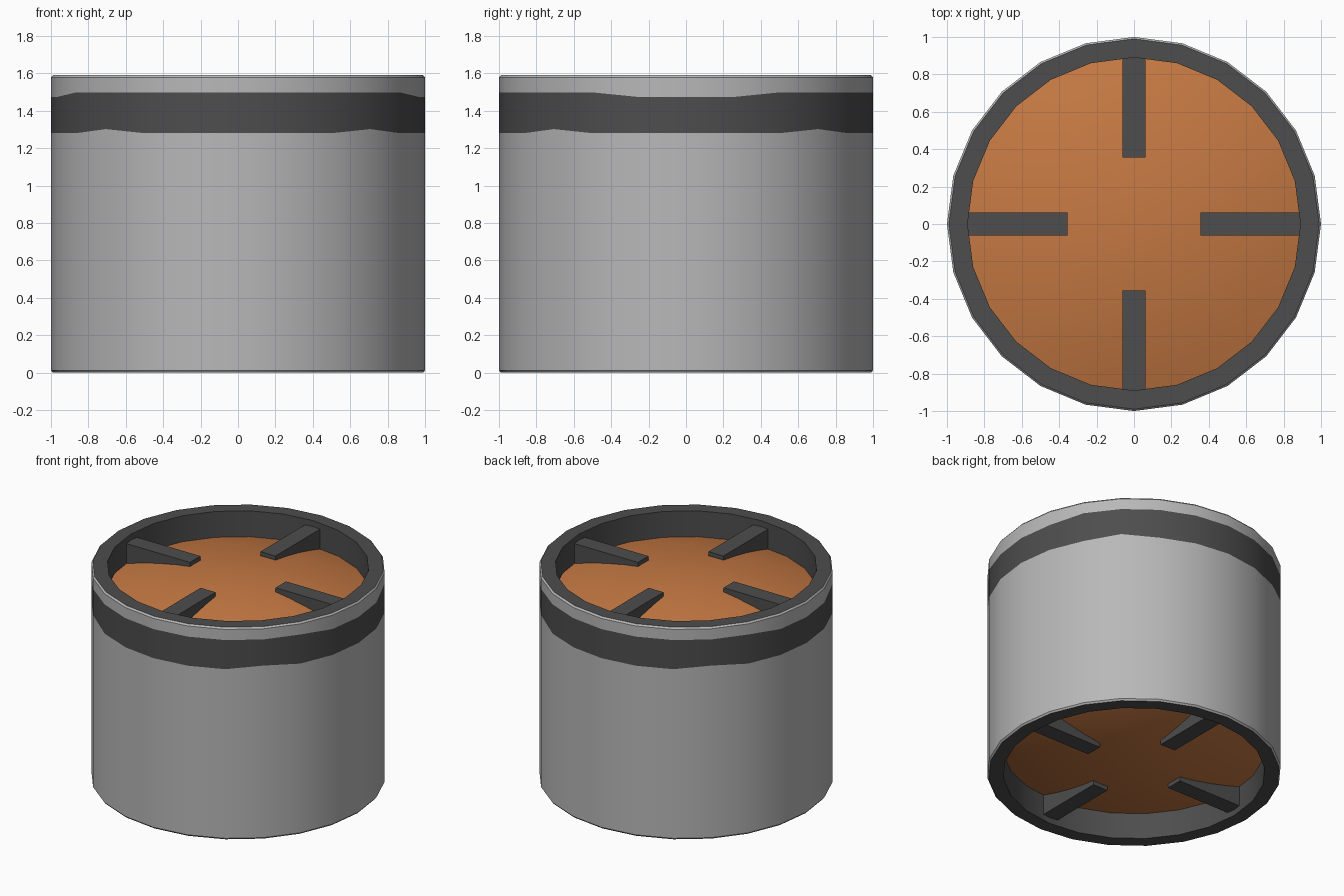
import bpy, bmesh, math
from mathutils import Vector

if "Cube" in bpy.data.objects:
    bpy.data.objects.remove(bpy.data.objects["Cube"])

H, N = 1.59, 24           # drum height, number of sides


def material(name, rgb):
    m = bpy.data.materials.new(name)
    m.diffuse_color = (*rgb, 1)
    m.use_nodes = True
    m.node_tree.nodes["Principled BSDF"].inputs["Base Color"].default_value = m.diffuse_color
    return m


GREY = material("light grey", (0.48, 0.48, 0.48))
DARK = material("dark grey", (0.075, 0.075, 0.075))
BROWN = material("brown skin", (0.56, 0.19, 0.055))


def finish(name, bm, mats, smooth=True):
    me = bpy.data.meshes.new(name)
    bm.to_mesh(me)
    bm.free()
    for m in mats:
        me.materials.append(m)
    ob = bpy.data.objects.new(name, me)
    bpy.context.collection.objects.link(ob)
    if smooth:
        bpy.context.view_layer.objects.active = ob
        ob.select_set(True)
        bpy.ops.object.shade_smooth_by_angle(angle=math.radians(32))
        ob.select_set(False)
    return ob


def lathe(bm, rows, mats=None):
    """Join rings of (radius, height); height may be a function of angle index."""
    rings = []
    for r, z in rows:
        ring = []
        for i in range(N):
            a = 2 * math.pi * i / N
            zz = z(i) if callable(z) else z
            ring.append(bm.verts.new((r * math.cos(a), r * math.sin(a), zz)))
        rings.append(ring)
    for k in range(len(rings) - 1):
        lo, hi = rings[k], rings[k + 1]
        for i in range(N):
            j = (i + 1) % N
            f = bm.faces.new((lo[i], lo[j], hi[j], hi[i]))
            f.material_index = mats[k] if mats else 0
    return rings


# painted band edges, slightly uneven around the drum
def band_low(i):
    return 1.302 if i % 6 == 3 else 1.280


def band_high(i):
    return 1.474 if i % 12 in (0, 1, 11) else 1.498


# outer shell with dark band
bm = bmesh.new()
lathe(bm, [(0.99, 0), (1, 0.012), (1, band_low), (1, band_high),
           (1, H - 0.012), (0.99, H)], [0, 0, 1, 0, 0])
finish("shell", bm, [GREY, DARK])


def flip_z(bm):
    for v in bm.verts:
        v.co.z = H - v.co.z
    bmesh.ops.reverse_faces(bm, faces=bm.faces[:])


def dome(r):
    return H - 0.052 - 0.18 * r * r


for end in ("top", "bottom"):
    # flat rim and inner wall
    bm = bmesh.new()
    lathe(bm, [(0.99, H), (0.89, H), (0.89, H - 0.24)])
    if end == "bottom":
        flip_z(bm)
    finish(end + "_rim", bm, [DARK])

    # domed skin
    bm = bmesh.new()
    rings = lathe(bm, [(r, dome(r)) for r in (0.89, 0.78, 0.64, 0.48, 0.32, 0.16)])
    tip = bm.verts.new((0, 0, dome(0)))
    for i in range(N):
        bm.faces.new((rings[-1][i], rings[-1][(i + 1) % N], tip))
    if end == "bottom":
        flip_z(bm)
    finish(end + "_skin", bm, [BROWN])

    # four clamping struts with flat tops
    bm = bmesh.new()
    zt = H - 0.045
    for q in range(4):
        c, s = round(math.cos(q * math.pi / 2)), round(math.sin(q * math.pi / 2))
        side = []
        for w in (-0.062, 0.062):
            side.append([bm.verts.new((c * r - s * w, s * r + c * w, z))
                         for r, z in ((0.355, zt), (0.355, dome(0.355) - 0.01),
                                      (0.9, dome(0.9) - 0.02), (0.9, zt))])
        a, b = side
        bm.faces.new(a)
        bm.faces.new(b[::-1])
        for k in range(4):
            n = (k + 1) % 4
            bm.faces.new((a[n], a[k], b[k], b[n]))
    bmesh.ops.recalc_face_normals(bm, faces=bm.faces[:])
    if end == "bottom":
        flip_z(bm)
    finish(end + "_struts", bm, [DARK], smooth=False)
